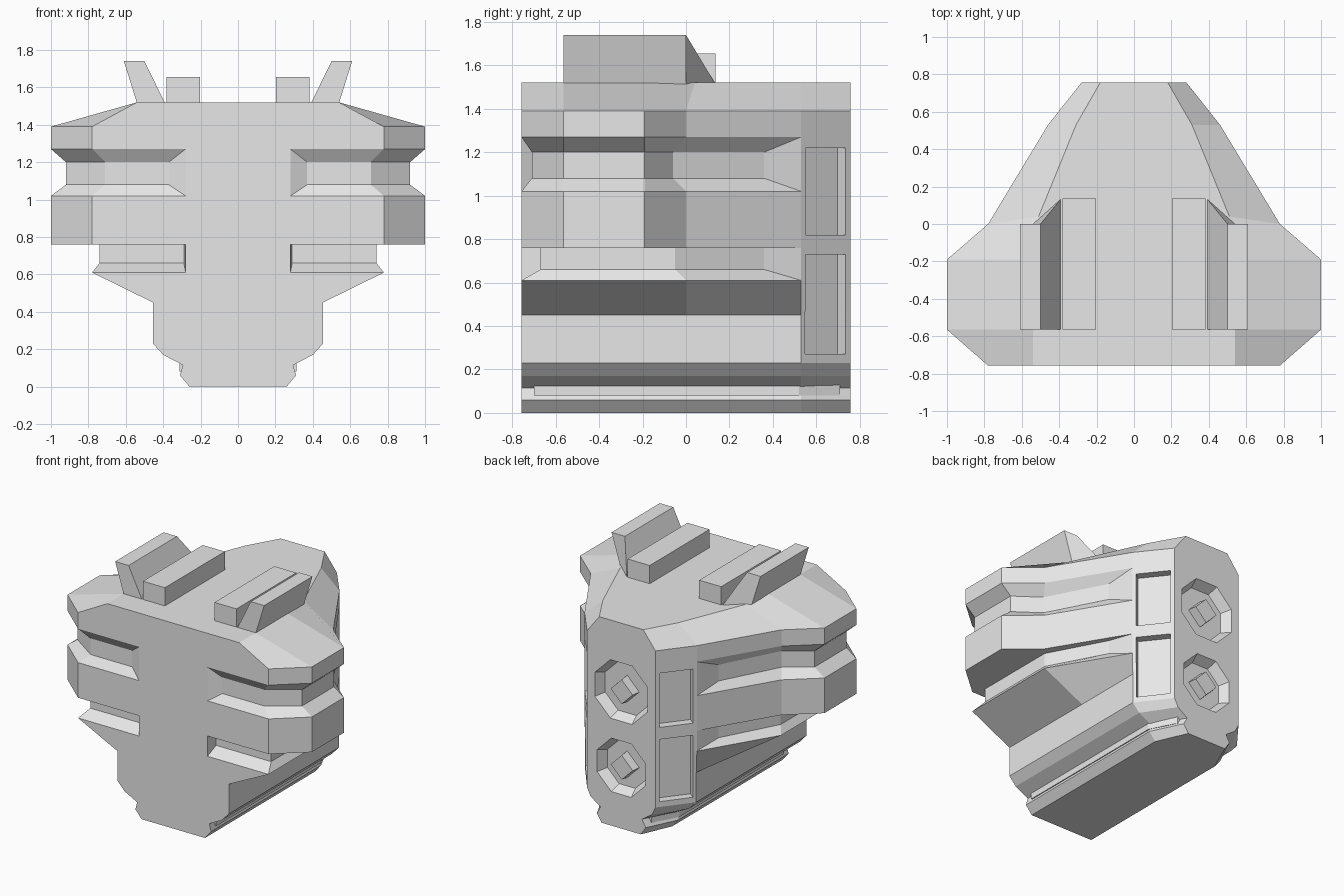
import bpy, bmesh, math
from mathutils import Matrix, Vector

cube = bpy.data.objects.get("Cube")
if cube:
    bpy.data.objects.remove(cube, do_unlink=True)

grey = bpy.data.materials.new("light_grey")
grey.use_nodes = True
grey.diffuse_color = (0.8, 0.8, 0.8, 1)
for node in grey.node_tree.nodes:
    if node.type == 'BSDF_PRINCIPLED':
        node.inputs["Base Color"].default_value = (0.8, 0.8, 0.8, 1)

F, B = -0.757, 0.757      # front and back planes


def finish(bm, name):
    """Turn a bmesh into a named grey object with clean normals."""
    bmesh.ops.remove_doubles(bm, verts=bm.verts, dist=0.0005)
    bmesh.ops.recalc_face_normals(bm, faces=bm.faces)
    mesh = bpy.data.meshes.new(name)
    bm.to_mesh(mesh)
    bm.free()
    mesh.materials.append(grey)
    obj = bpy.data.objects.new(name, mesh)
    bpy.context.collection.objects.link(obj)
    return obj


def loft(name, rings):
    """Skin closed rings of 3D points and cap both ends."""
    bm = bmesh.new()
    loops = [[bm.verts.new(p) for p in ring] for ring in rings]
    n = len(loops[0])
    for a, b in zip(loops, loops[1:]):
        for i in range(n):
            j = (i + 1) % n
            bm.faces.new((a[i], a[j], b[j], b[i]))
    bm.faces.new(loops[0][::-1])
    bm.faces.new(loops[-1])
    return finish(bm, name)


def mirrored(half, z):
    """Full ring at height z from its +x half."""
    return ([(x, y, z) for x, y in half] +
            [(-x, y, z) for x, y in reversed(half)])


def box(name, size, matrix):
    bm = bmesh.new()
    bmesh.ops.create_cube(bm, size=1, matrix=matrix @ Matrix.Diagonal((*size, 1)))
    return finish(bm, name)


def prism(name, sides, r_in, r_out, y0, y1, z, turn=0):
    """Tapered prism along y, from radius r_in at y0 to r_out at y1."""
    bm = bmesh.new()
    m = (Matrix.Translation((0, (y0 + y1) / 2, z)) @ Matrix.Rotation(-math.pi / 2, 4, 'X')
         @ Matrix.Rotation(turn, 4, 'Z'))
    bmesh.ops.create_cone(bm, cap_ends=True, segments=sides, radius1=r_in,
                          radius2=r_out, depth=y1 - y0, matrix=m)
    return finish(bm, name)


def cut(target, cutter):
    cutter.hide_render = True
    mod = target.modifiers.new("cut", 'BOOLEAN')
    mod.operation = 'DIFFERENCE'
    mod.solver = 'EXACT'
    mod.object = cutter
    bpy.context.view_layer.objects.active = target
    bpy.ops.object.modifier_apply(modifier=mod.name)
    bpy.data.objects.remove(cutter, do_unlink=True)


# Half outlines, front centre to back; repeated points open up into groove floors
start, corner, tail = (0.28, F), (0.46, 0.53), (0.28, B)
wide = [start, start, (0.78, F), (1, -0.565), (1, -0.19), (0.78, 0), corner, corner, tail]
upper_floor = [start, (0.37, -0.71), (0.71, -0.71), (0.92, -0.565), (0.92, -0.19),
               (0.74, -0.06), (0.52, 0.36), corner, tail]
lower_floor = [start, (0.29, -0.67), (0.74, -0.67), (0.74, -0.565), (0.74, -0.19),
               (0.74, -0.05), (0.52, 0.36), corner, tail]
ledge = [(min(x, 0.78), y) for x, y in wide]
top = [start, start, (0.54, F), (0.54, -0.565), (0.54, -0.19), (0.51, 0.04),
       (0.31, 0.53), (0.31, 0.53), (0.18, B)]


def keel(side, back):
    """Narrow lower outline with straight sides."""
    s = (min(0.28, side - 0.02), F)
    return [s, s] + [(side, y) for y in (F, -0.565, -0.19, 0, 0.53, 0.53)] + [(back, B)]


levels = [
    (0, keel(0.26, 0.16)), (0.06, keel(0.31, 0.2)), (0.115, keel(0.295, 0.17)),
    (0.17, keel(0.4, 0.25)), (0.23, keel(0.455, 0.28)), (0.45, keel(0.455, 0.28)),
    (0.61, ledge), (0.66, lower_floor), (0.76, lower_floor), (0.76, wide),
    (1.02, wide), (1.08, upper_floor), (1.2, upper_floor), (1.27, wide),
    (1.39, wide), (1.52, top),
]
body = loft("body", [mirrored(half, z) for z, half in levels])

# Recessed panels on the slanted rear corners
for side in (1, -1):
    angle = math.atan2(B - 0.53, -0.18 * side)
    for z0, z1 in ((0.27, 0.73), (0.82, 1.22)):
        place = Matrix.Translation((0.37 * side, 0.643, (z0 + z1) / 2)) @ Matrix.Rotation(angle, 4, 'Z')
        cut(body, box("panel_cutter", (0.235, 0.12, z1 - z0), place))

# Octagonal rear sockets, each with a diamond peg
for label, z, r in (("lower", 0.45, 0.215), ("upper", 1.01, 0.235)):
    cut(body, prism("socket_cutter", 8, r - 0.04, r + 0.01, B - 0.07, B + 0.02, z, math.pi / 8))
    prism(label + "_socket_peg", 4, 0.1, 0.09, B - 0.08, B - 0.005, z)

# Rail lying in the notch near the base
rail = [(0.312, -0.7), (0.312, 0.52), (0.215, 0.71)]
loft("base_rail", [mirrored(rail, z) for z in (0.08, 0.135)])

# Top rails and outward leaning fins
for side, label in ((1, "left"), (-1, "right")):
    box(label + "_top_rail", (0.18, 0.7, 0.15),
        Matrix.Translation((0.293 * side, -0.215, 1.58)))
    base = [(0.39, -0.565), (0.54, -0.565), (0.54, 0), (0.39, 0.135)]
    tip = [(0.5, -0.565), (0.61, -0.565), (0.61, 0), (0.5, 0)]
    loft(label + "_fin", [[(x * side, y, z) for x, y in ring]
                          for ring, z in ((base, 1.515), (tip, 1.74))])
